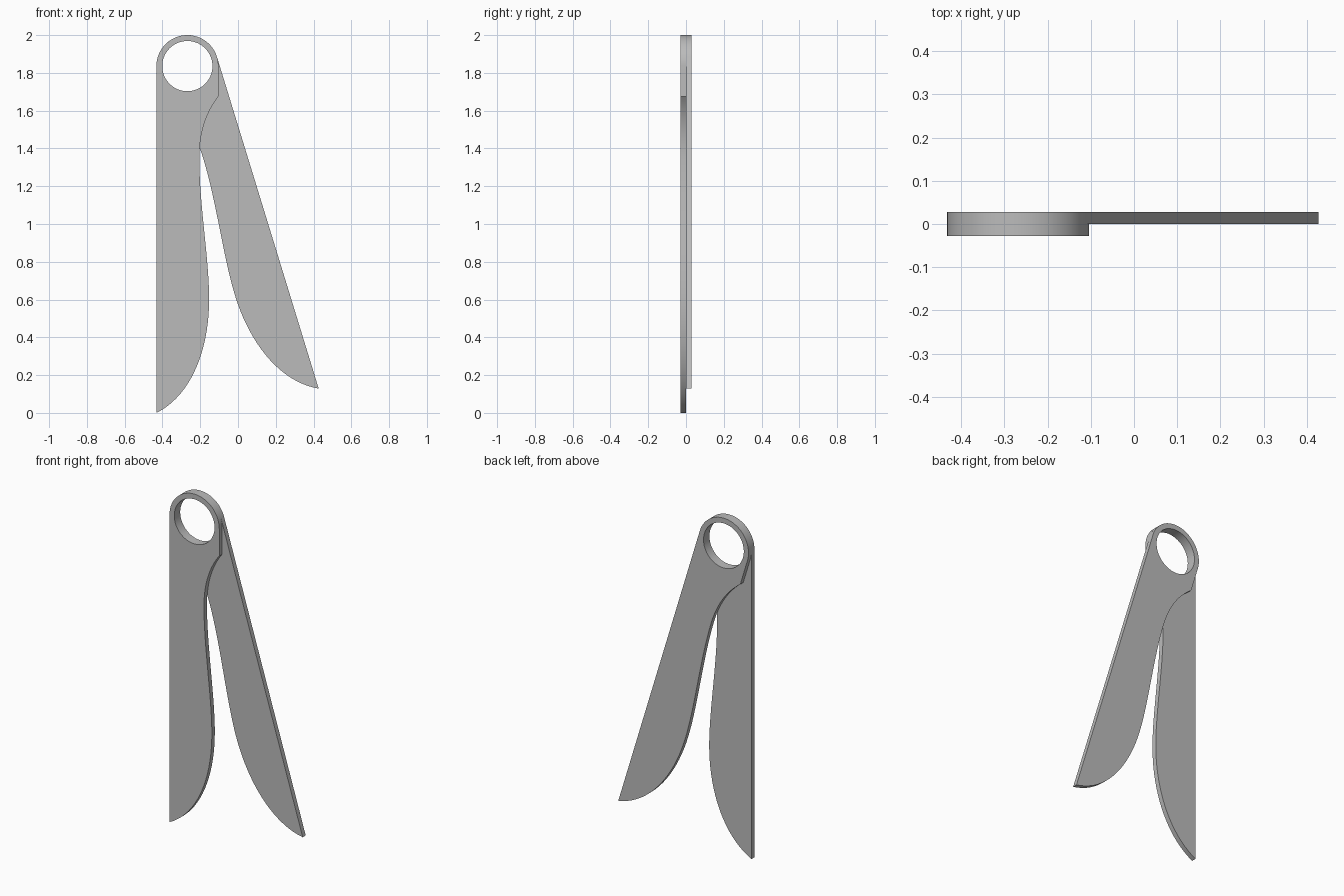
import bpy, bmesh, math
from mathutils import Vector, Matrix
from mathutils.geometry import interpolate_bezier

cube = bpy.data.objects.get("Cube")
if cube:
    bpy.data.objects.remove(cube)

steel = bpy.data.materials.new("grey_metal")
steel.use_nodes = True
steel.diffuse_color = (0.5, 0.5, 0.5, 1)
steel.node_tree.nodes["Principled BSDF"].inputs["Base Color"].default_value = (0.5, 0.5, 0.5, 1)

PIVOT = Vector((-0.268, 0, 1.836))
RING, HOLE = 0.164, 0.133
THICK = 0.028


def arc(radius, start, end, steps):
    """Points on an arc around the pivot, relative to it."""
    angles = [start + (end - start) * i / steps for i in range(steps + 1)]
    return [Vector((radius * math.cos(a), 0, radius * math.sin(a))) for a in angles]


def blade_outline():
    """Ring top, short neck, then the curved inner edge down to the tip."""
    knots = [  # start, handle, handle, end
        [(-0.104, 1.675), (-0.17, 1.59), (-0.205, 1.48), (-0.205, 1.35)],
        [(-0.205, 1.35), (-0.205, 1.10), (-0.153, 0.82), (-0.153, 0.60)],
        [(-0.153, 0.60), (-0.153, 0.33), (-0.25, 0.09), (-0.432, 0.0)],
    ]
    pts = arc(RING, math.pi, 0, 40)
    for k in knots:
        seg = interpolate_bezier(*[Vector((x, 0, z)) - PIVOT for x, z in k], 20)
        pts += seg[1:] if k is not knots[0] else seg
    return pts


def make_blade(name, y_front, transform):
    bm = bmesh.new()
    edges = []
    for loop in (blade_outline(), arc(HOLE, 0, math.tau, 64)[:-1]):
        verts = [bm.verts.new(PIVOT + transform @ p) for p in loop]
        edges += [bm.edges.new((a, b)) for a, b in zip(verts, verts[1:] + verts[:1])]
    bmesh.ops.triangle_fill(bm, edges=edges, use_beauty=True)
    bmesh.ops.translate(bm, verts=bm.verts, vec=(0, y_front, 0))
    # Thicken the flat plate
    geom = bmesh.ops.extrude_face_region(bm, geom=bm.faces[:])["geom"]
    moved = [g for g in geom if isinstance(g, bmesh.types.BMVert)]
    bmesh.ops.translate(bm, verts=moved, vec=(0, THICK, 0))
    bmesh.ops.recalc_face_normals(bm, faces=bm.faces)
    mesh = bpy.data.meshes.new(name)
    bm.to_mesh(mesh)
    bm.free()
    mesh.materials.append(steel)
    obj = bpy.data.objects.new(name, mesh)
    bpy.context.collection.objects.link(obj)
    bpy.ops.object.select_all(action="DESELECT")
    obj.select_set(True)
    bpy.context.view_layer.objects.active = obj
    bpy.ops.object.shade_smooth_by_angle(angle=math.radians(30))


# Upright front blade, and its mirror image swung open behind it
make_blade("front_blade", -THICK, Matrix.Identity(3))
swing = Matrix.Rotation(math.radians(-17.05), 3, "Y")
make_blade("back_blade", 0, swing @ Matrix.Diagonal((-1, 1, 1)))
